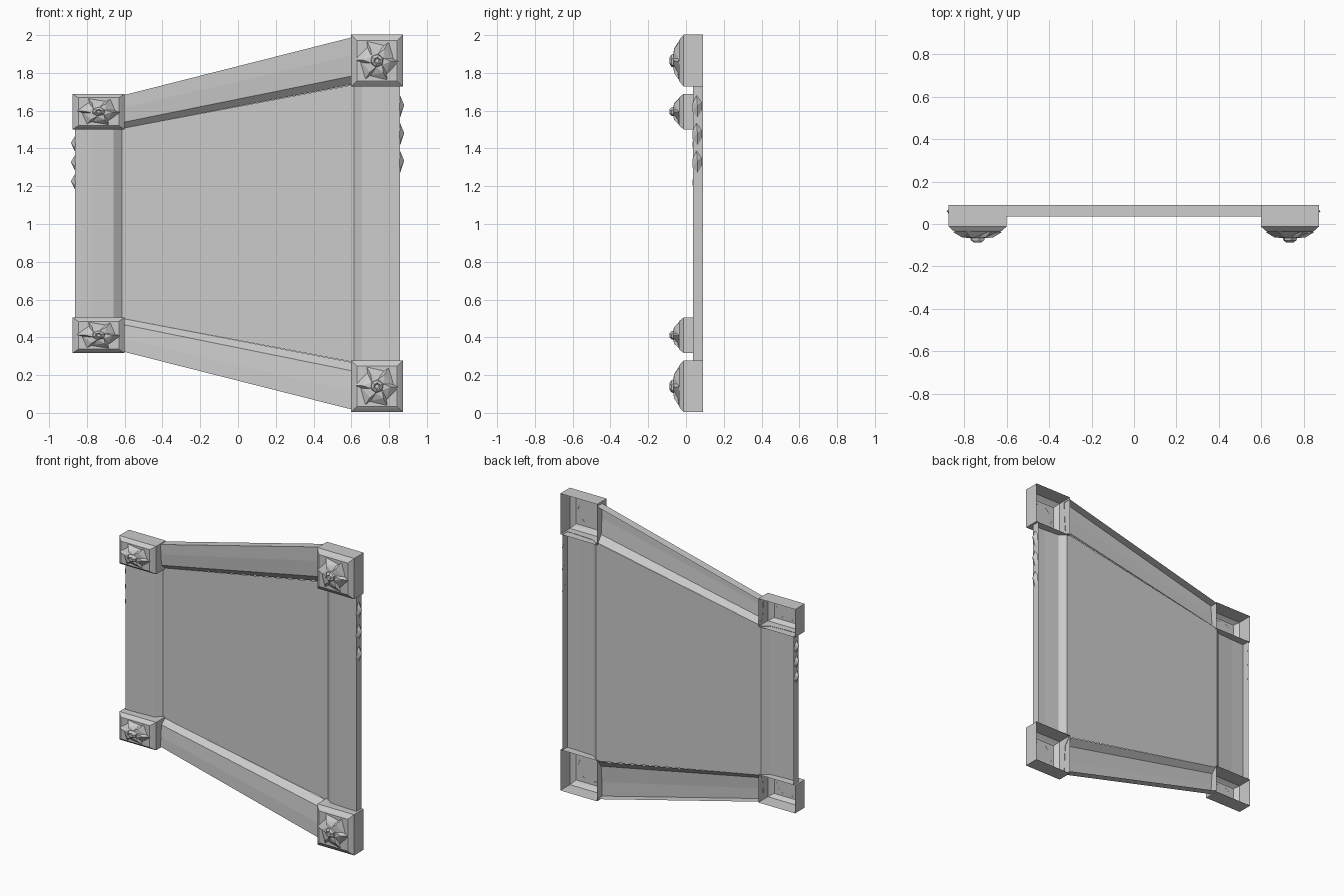
import bpy, bmesh
from math import sin, cos, radians

if "Cube" in bpy.data.objects:
    bpy.data.objects.remove(bpy.data.objects["Cube"])


def make(name, verts, faces, front=True):
    bm = bmesh.new()
    vs = [bm.verts.new(v) for v in verts]
    for f in faces:
        bm.faces.new([vs[i] for i in f])
    bmesh.ops.recalc_face_normals(bm, faces=bm.faces)
    # open shells look towards the front
    if front and sum(f.normal.y * f.calc_area() for f in bm.faces) > 0:
        bmesh.ops.reverse_faces(bm, faces=bm.faces)
    me = bpy.data.meshes.new(name)
    bm.to_mesh(me)
    bm.free()
    ob = bpy.data.objects.new(name, me)
    bpy.context.collection.objects.link(ob)
    return ob


# Moulding section: (fraction from outer to inner edge, y depth)
SECTION = [(0, .09), (0, .036), (.385, .038), (.82, .046), (1, .08)]


def rail(name, out_a, in_a, out_b, in_b):
    """Open-backed moulding between two ends, each given as outer/inner (x, z)."""
    verts = []
    for o, i in ((out_a, in_a), (out_b, in_b)):
        for t, y in SECTION:
            verts.append((o[0] + (i[0] - o[0]) * t, y, o[1] + (i[1] - o[1]) * t))
    n = len(SECTION)
    make(name, verts, [(k, k + 1, n + k + 1, n + k) for k in range(n - 1)])


def block(name, x, z, hx, hz):
    """Open-backed corner block with chamfered front."""
    verts = []
    rings = [(.09, 0), (-.012, 0), (-.03, .02), (-.037, .03)]
    for y, inset in rings:
        a, b = hx - inset, hz - inset * hz / hx
        verts += [(x + sx * a, y, z + sz * b)
                  for sx, sz in ((-1, -1), (1, -1), (1, 1), (-1, 1))]
    faces = [(4 * r + k, 4 * r + (k + 1) % 4, 4 * r + 4 + (k + 1) % 4, 4 * r + 4 + k)
             for r in range(3) for k in range(4)]
    faces.append((12, 13, 14, 15))
    make(name, verts, faces)


def rosette(name, x, z, sz):
    """Six swirling petals around a small hexagonal hub."""
    verts, faces = [], []

    def pt(r, deg, y):
        a = radians(deg)
        verts.append((x + r * cos(a), y, z + r * sin(a) * sz))
        return len(verts) - 1

    for k in range(6):
        t = 60 * k + 20
        a, b = pt(.036, t, -.066), pt(.036, t + 60, -.066)
        root, tip = pt(.092, t - 22, -.036), pt(.115, t + 38, -.038)
        ridge, low = pt(.072, t + 38, -.064), pt(.07, t + 52, -.044)
        faces += [(a, root, ridge), (root, tip, ridge), (a, ridge, b),
                  (ridge, tip, low), (ridge, low, b)]
    rings = [(.038, -.06), (.033, -.077), (.018, -.087), (.011, -.079)]
    hub = [[pt(r, 60 * k + 20, y) for k in range(6)] for r, y in rings]
    for lo, hi in zip(hub, hub[1:]):
        faces += [(lo[k], lo[(k + 1) % 6], hi[(k + 1) % 6], hi[k]) for k in range(6)]
    faces.append(hub[-1])
    make(name, verts, faces)


def leaf_stud(name, x, z, side, h):
    """Faceted leaf-shaped stud on the outer edge."""
    verts = [(x, .055, z + h), (x, .083, z + h * .4), (x, .085, z - h * .4),
             (x, .06, z - h), (x, .034, z - h * .4), (x, .036, z + h * .4),
             (x + side * .024, .06, z + h * .1)]
    faces = [(k, (k + 1) % 6, 6) for k in range(6)] + [(0, 1, 2, 3, 4, 5)]
    make(name, verts, faces, front=False)


# Corner blocks and rosettes
for row, sgn in (("lower", -1), ("upper", 1)):
    for side, x, dz, hz, s in (("left", -.738, .592, .094, .68),
                               ("right", .736, .862, .137, 1)):
        z = 1.003 + sgn * dz
        block(f"{row}_{side}_corner_block", x, z, .137, hz)
        rosette(f"{row}_{side}_rosette", x, z, s)
    # Sloping rails, narrower at the left
    rail(f"{row}_rail", (-.602, 1.003 + sgn * .68), (-.602, 1.003 + sgn * .505),
         (.602, 1.003 + sgn * .985), (.602, 1.003 + sgn * .735))

# Upright stiles
rail("left_stile", (-.863, .505), (-.613, .505), (-.863, 1.503), (-.613, 1.503))
rail("right_stile", (.858, .278), (.613, .278), (.858, 1.73), (.613, 1.73))

# Recessed panel
make("panel", [(-.614, .08, .5), (.614, .08, .268), (.614, .08, 1.738), (-.614, .08, 1.506)],
     [(0, 1, 2, 3)])

# Edge studs
for k in range(3):
    leaf_stud(f"right_edge_stud_{k + 1}", .856, 1.622 - .147 * k, 1, .064)
    leaf_stud(f"left_edge_stud_{k + 1}", -.861, 1.425 - .101 * k, -1, .044)
